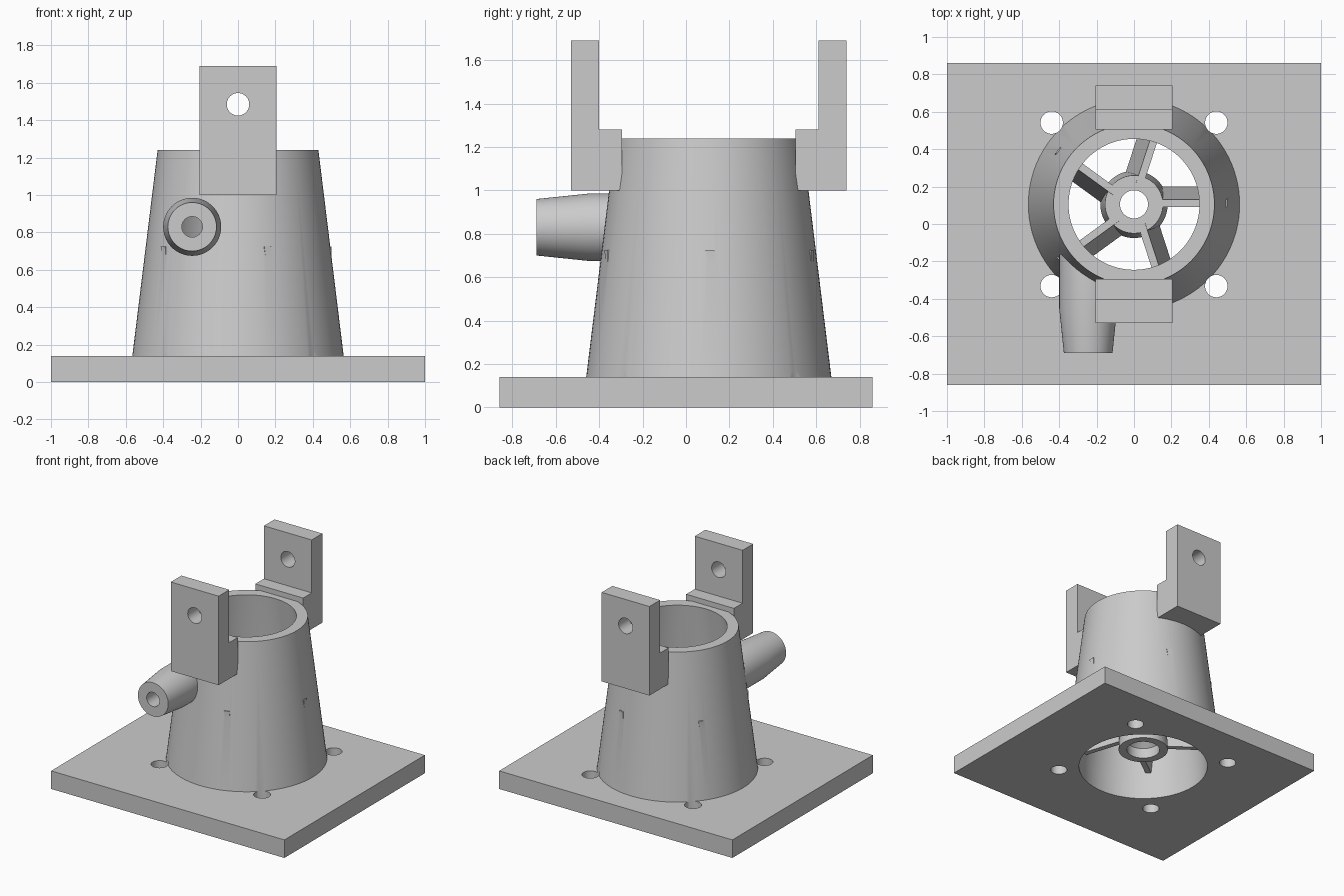
import bpy, bmesh, math
from mathutils import Matrix, Vector

if "Cube" in bpy.data.objects:
    bpy.data.objects.remove(bpy.data.objects["Cube"])

CY = 0.105   # y of the cone axis


def make(name, bm, matrix=Matrix()):
    bm.transform(matrix)
    bmesh.ops.recalc_face_normals(bm, faces=bm.faces)
    me = bpy.data.meshes.new(name)
    bm.to_mesh(me)
    bm.free()
    ob = bpy.data.objects.new(name, me)
    bpy.context.collection.objects.link(ob)
    return ob


def prism(name, pts, vec, matrix=Matrix()):
    """Extrude a closed polygon along vec."""
    bm = bmesh.new()
    f = bm.faces.new([bm.verts.new(p) for p in pts])
    r = bmesh.ops.extrude_face_region(bm, geom=[f])
    bmesh.ops.translate(bm, vec=vec, verts=[v for v in r['geom'] if isinstance(v, bmesh.types.BMVert)])
    return make(name, bm, matrix)


def lathe(name, profile, matrix, n=96):
    """Solid of revolution from (radius, height) points, capped at both ends."""
    bm = bmesh.new()
    rings = [[bm.verts.new((r * math.cos(2 * math.pi * i / n), r * math.sin(2 * math.pi * i / n), z))
              for i in range(n)] for r, z in profile]
    for a, b in zip(rings, rings[1:]):
        for i in range(n):
            j = (i + 1) % n
            bm.faces.new((a[i], a[j], b[j], b[i]))
    bm.faces.new(rings[0])
    bm.faces.new(rings[-1])
    return make(name, bm, matrix)


def combine(target, other, op):
    m = target.modifiers.new(op, 'BOOLEAN')
    m.operation, m.object, m.solver = op, other, 'EXACT'
    bpy.context.view_layer.objects.active = target
    bpy.ops.object.modifier_apply(modifier=m.name)
    bpy.data.objects.remove(other)


def smooth(ob):
    bpy.ops.object.select_all(action='DESELECT')
    ob.select_set(True)
    bpy.context.view_layer.objects.active = ob
    bpy.ops.object.shade_smooth_by_angle(angle=math.radians(30))


axis = Matrix.Translation((0, CY, 0))


def along_y(x, y, z):
    return Matrix.Translation((x, y, z)) @ Matrix.Rotation(math.radians(-90), 4, 'X')


# base plate with the tapered body
housing = prism("housing", [(-1, -.86, 0), (1, -.86, 0), (1, .86, 0), (-1, .86, 0)], (0, 0, .14))
combine(housing, lathe("body", [(.567, .1), (.565, .14), (.43, 1.24)], axis), 'UNION')

# side nozzle
combine(housing, lathe("nozzle", [(.13, 0), (.155, .24), (.155, .55)], along_y(-.245, -.69, .83)), 'UNION')

# hollow interior, nozzle bore, bolt holes
combine(housing, lathe("cavity", [(.47, -.1), (.47, .14), (.35, 1.24), (.35, 1.4)], axis), 'DIFFERENCE')
combine(housing, lathe("bore", [(.055, 0), (.055, .7)], along_y(-.245, -.8, .83), 48), 'DIFFERENCE')
for sx in (-1, 1):
    for sy in (-1, 1):
        hole = lathe("bolt_hole", [(.06, -.1), (.06, .3)],
                     Matrix.Translation((sx * .44, CY + sy * .437, 0)), 48)
        combine(housing, hole, 'DIFFERENCE')

# two mirrored L-shaped brackets with pin holes
for s in (-1, 1):
    prof = [(.40, 1.0), (.635, 1.0), (.635, 1.69), (.505, 1.69), (.505, 1.28), (.40, 1.28)]
    br = prism("bracket", [(-.205, CY + s * d, z) for d, z in prof], (.41, 0, 0))
    combine(br, lathe("pin_hole", [(.06, -.3), (.06, .3)], along_y(0, CY + s * .57, 1.485), 48), 'DIFFERENCE')
    combine(housing, br, 'UNION')

# central hub
hub = lathe("hub", [(.18, .14), (.155, .72)], axis, 64)

# five slanted vanes that join hub to wall
vane = [(-.015, .725), (.025, .725), (.095, .21), (.055, .21)]
for k in range(5):
    rot = axis @ Matrix.Rotation(math.radians(72 * k), 4, 'Z')
    v = prism("vane", [(.11, y, z) for y, z in vane], (.39, 0, 0), rot)
    combine(hub, v, 'UNION')
combine(hub, lathe("hub_bore", [(.12, 0), (.12, .22), (.075, .26), (.075, 1)], axis, 64), 'DIFFERENCE')
combine(housing, hub, 'UNION')
smooth(housing)
